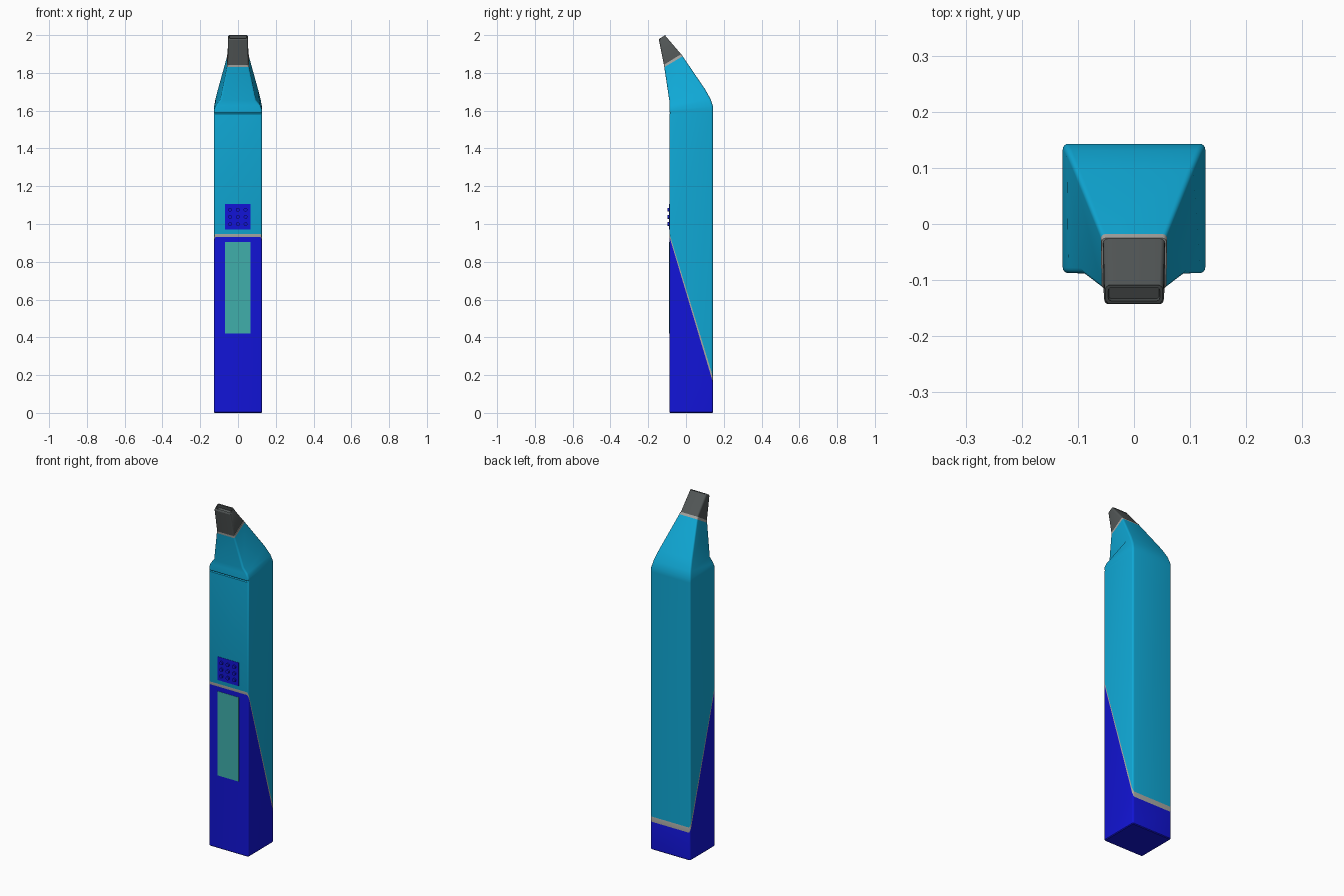
import bpy, bmesh, math

if "Cube" in bpy.data.objects:
    bpy.data.objects.remove(bpy.data.objects["Cube"])


def material(name, rgb):
    m = bpy.data.materials.new(name)
    m.diffuse_color = (*rgb, 1)
    m.use_nodes = True
    m.node_tree.nodes["Principled BSDF"].inputs["Base Color"].default_value = m.diffuse_color
    return m


BLUE = material("blue", (0.006, 0.007, 0.68))
CYAN = material("cyan", (0.005, 0.40, 0.68))
TEAL = material("teal", (0.05, 0.43, 0.41))
DARK = material("dark grey", (0.085, 0.095, 0.095))
LIGHT = material("light grey", (0.40, 0.40, 0.38))


def finish(obj, mat):
    obj.data.materials.append(mat)
    bpy.ops.object.select_all(action='DESELECT')
    obj.select_set(True)
    bpy.context.view_layer.objects.active = obj
    bpy.ops.object.shade_smooth_by_angle(angle=math.radians(28))
    return obj


def ring(xf, xb, yf, yb, zf, zb, r, steps=4):
    """Rounded section, front/back half widths, tilted from zf to zb."""
    pts = []
    for cx, cy, a0 in ((1, 1, 0), (-1, 1, 90), (-1, -1, 180), (1, -1, 270)):
        for i in range(steps + 1):
            a = math.radians(a0 + 90 * i / steps)
            y = (yb - r if cy > 0 else yf + r) + r * math.sin(a)
            t = (y - yf) / (yb - yf)
            half = xf + (xb - xf) * t
            pts.append((cx * (half - r) + r * math.cos(a), y, zf + (zb - zf) * t))
    return pts


def loft(name, sections, mat):
    """Skin a stack of sections and cap both ends."""
    bm = bmesh.new()
    rings = [[bm.verts.new(p) for p in ring(*s)] for s in sections]
    n = len(rings[0])
    for a, b in zip(rings, rings[1:]):
        for i in range(n):
            j = (i + 1) % n
            bm.faces.new((a[i], a[j], b[j], b[i]))
    bm.faces.new(rings[0][::-1])
    bm.faces.new(rings[-1])
    bmesh.ops.recalc_face_normals(bm, faces=bm.faces)
    me = bpy.data.meshes.new(name)
    bm.to_mesh(me)
    bm.free()
    obj = bpy.data.objects.new(name, me)
    bpy.context.collection.objects.link(obj)
    return finish(obj, mat)


W, F, B, R = 0.127, -0.0875, 0.143, 0.01


def body(zf, zb, inset=0.0):
    return (W - inset, W - inset, F + inset, B - inset, zf, zb, R - inset)


# Lower case with slanted top, and the trim strip on the slant
loft("lower_case", [body(0, 0, 0.004), body(0.004, 0.004), body(0.932, 0.160)], BLUE)
loft("slanted_trim", [body(0.932, 0.160), body(0.948, 0.190)], LIGHT)

# Upper case: straight body, front groove, shoulder, tapering neck
loft("upper_case", [
    body(0.948, 0.190),
    body(1.582, 1.582),
    (W, W, F + 0.004, B, 1.587, 1.590, R),
    body(1.593, 1.600),
    (W, W, F, B, 1.605, 1.622, R),
    (0.117, 0.120, F, 0.131, 1.628, 1.660, R),
    (0.094, 0.107, F - 0.001, 0.100, 1.655, 1.715, R),
    (0.058, 0.059, -0.115, -0.018, 1.830, 1.888, 0.008),
], CYAN)

# Collar around the mouthpiece
loft("neck_collar", [
    (0.058, 0.059, -0.115, -0.018, 1.830, 1.888, 0.008),
    (0.057, 0.058, -0.117, -0.025, 1.843, 1.900, 0.008),
], LIGHT)

# Mouthpiece with a sunken slot at its tip
loft("mouthpiece", [
    (0.055, 0.055, -0.117, -0.026, 1.842, 1.899, 0.008),
    (0.053, 0.053, -0.143, -0.109, 1.974, 1.996, 0.008),
    (0.051, 0.051, -0.141, -0.109, 1.980, 2.000, 0.008),
    (0.046, 0.046, -0.137, -0.113, 1.983, 1.998, 0.006),
    (0.045, 0.045, -0.133, -0.109, 1.963, 1.978, 0.006),
], DARK)


# Front panels
def panel(name, z0, z1, mat):
    bpy.ops.mesh.primitive_cube_add(size=1, location=(-0.001, F, (z0 + z1) / 2))
    obj = bpy.context.object
    obj.name = name
    obj.scale = (0.136, 0.003, z1 - z0)
    finish(obj, mat)


panel("screen", 0.42, 0.905, TEAL)
panel("keypad_plate", 0.97, 1.105, BLUE)

# Keypad buttons, three by three
for row in range(3):
    for col in range(3):
        bpy.ops.mesh.primitive_cylinder_add(
            vertices=20, radius=0.010, depth=0.012,
            location=(-0.001 + 0.041 * (col - 1), F - 0.004, 1.0375 + 0.038 * (row - 1)),
            rotation=(math.pi / 2, 0, 0))
        key = bpy.context.object
        key.name = f"button_{row + 1}_{col + 1}"
        finish(key, BLUE)
